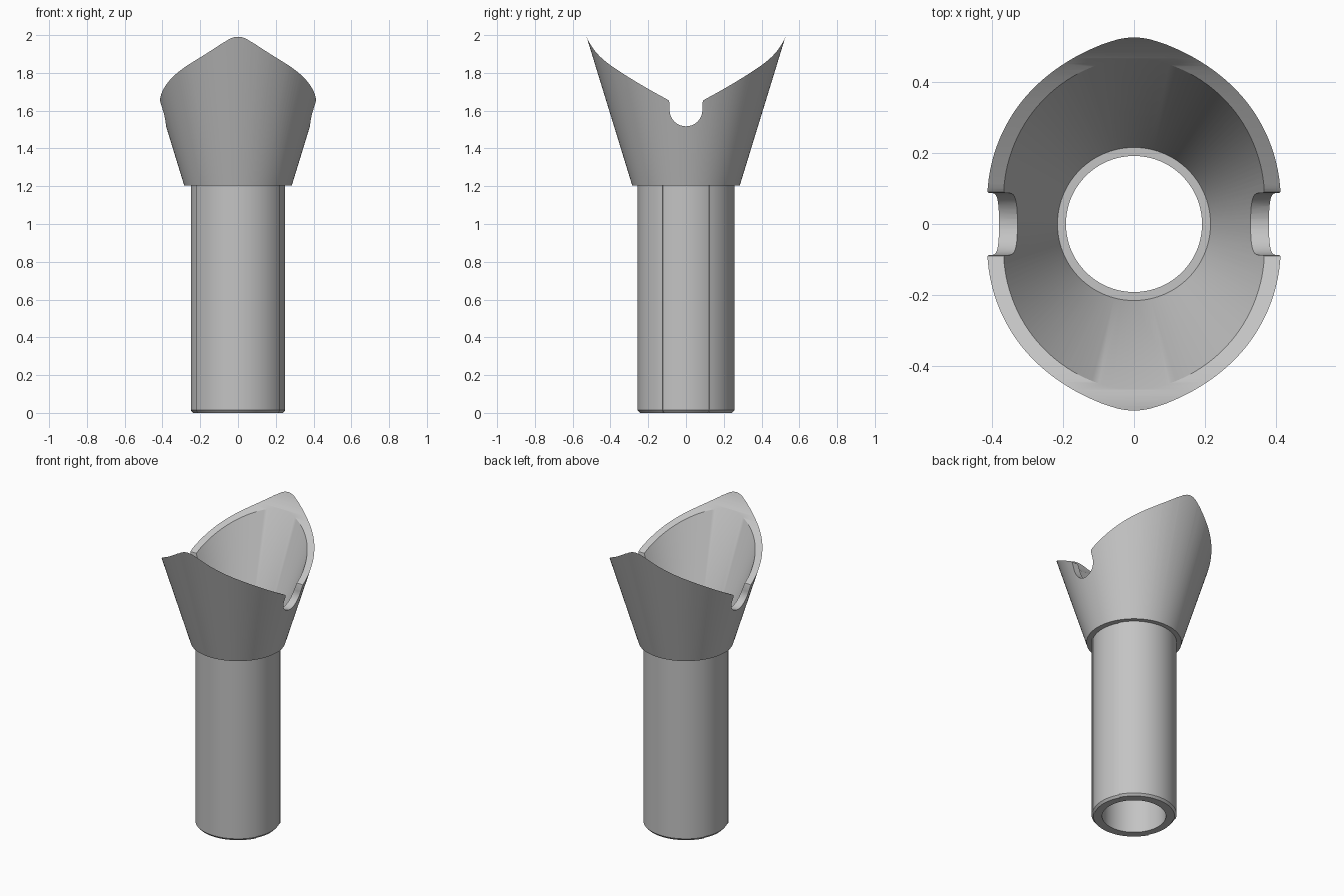
import bpy, bmesh
from math import sin, cos, pi, asin

cube = bpy.data.objects.get("Cube")
if cube:
    bpy.data.objects.remove(cube, do_unlink=True)

grey = bpy.data.materials.new("plain grey")
grey.use_nodes = True
grey.diffuse_color = (0.55, 0.55, 0.55, 1)
grey.node_tree.nodes["Principled BSDF"].inputs["Base Color"].default_value = (0.55, 0.55, 0.55, 1)


def finish(name, bm):
    bmesh.ops.recalc_face_normals(bm, faces=bm.faces)
    mesh = bpy.data.meshes.new(name)
    bm.to_mesh(mesh)
    bm.free()
    mesh.materials.append(grey)
    obj = bpy.data.objects.new(name, mesh)
    bpy.context.collection.objects.link(obj)
    return obj


def lathe(name, rings):
    """Solid of revolution from closed loops of (x, y, z) points."""
    bm = bmesh.new()
    loops = [[bm.verts.new(p) for p in ring] for ring in rings]
    n = len(loops[0])
    for a, b in zip(loops, loops[1:] + loops[:1]):
        for i in range(n):
            j = (i + 1) % n
            bm.faces.new((a[i], a[j], b[j], b[i]))
    return finish(name, bm)


def smooth(obj):
    bpy.ops.object.select_all(action='DESELECT')
    obj.select_set(True)
    bpy.context.view_layer.objects.active = obj
    bpy.ops.object.shade_smooth_by_angle(angle=pi / 6)


# Tube: hollow, with a shallow recessed strip on each side
R, RECESS, BORE, TOP = 0.256, 0.006, 0.192, 1.205
edge = asin(0.125 / R)
outline = []
for start, end, depth in ((-edge, edge, RECESS), (edge, pi - edge, 0),
                          (pi - edge, pi + edge, RECESS), (pi + edge, 2 * pi - edge, 0)):
    outline += [(start + (end - start) * k / 32, depth) for k in range(33)]


def outer(inset, z):
    return [((R - d - inset) * cos(a), (R - d - inset) * sin(a), z) for a, d in outline]


def inner(z):
    return [(BORE * cos(a), BORE * sin(a), z) for a, d in outline]


tube = lathe("tube", [outer(0.012, 0), outer(0, 0.014), outer(0, TOP), inner(TOP), inner(0)])
smooth(tube)


# Flared cup: conical wall that thins towards the top
def circle(r, z, n=144):
    return [(r * cos(2 * pi * k / n), r * sin(2 * pi * k / n), z) for k in range(n)]


cup = lathe("flared_cup", [circle(0.285, TOP), circle(0.56, 2.1), circle(0.54, 2.1), circle(0.216, TOP)])

# Cutter: curved V profile with a round-bottomed notch, extruded across x
half = [(0.087 * sin(a), 1.604 - 0.087 * cos(a)) for a in (pi / 2 * k / 10 for k in range(1, 11))]
half += [(0.087, 1.64), (0.091, 1.653)]
for k in range(31):
    t = 0.46 * k / 30
    half.append((0.1 + t, 1.66 + 0.53 * t + 0.22 * t * t + 0.07 * (t / 0.43) ** 10))
half.append((0.56, 2.4))
profile = half[::-1]
profile = [(-y, z) for y, z in profile] + [(0, 1.517)] + half
bm = bmesh.new()
face = bm.faces.new([bm.verts.new((-1, y, z)) for y, z in profile])
ext = bmesh.ops.extrude_face_region(bm, geom=[face], use_keep_orig=True)
for v in ext["geom"]:
    if isinstance(v, bmesh.types.BMVert):
        v.co.x = 1
cutter = finish("rim_cutter", bm)
cutter.hide_render = True

mod = cup.modifiers.new("rim cut", 'BOOLEAN')
mod.operation = 'DIFFERENCE'
mod.solver = 'EXACT'
mod.object = cutter
bpy.context.view_layer.objects.active = cup
bpy.ops.object.modifier_apply(modifier=mod.name)
bpy.data.objects.remove(cutter, do_unlink=True)
smooth(cup)
